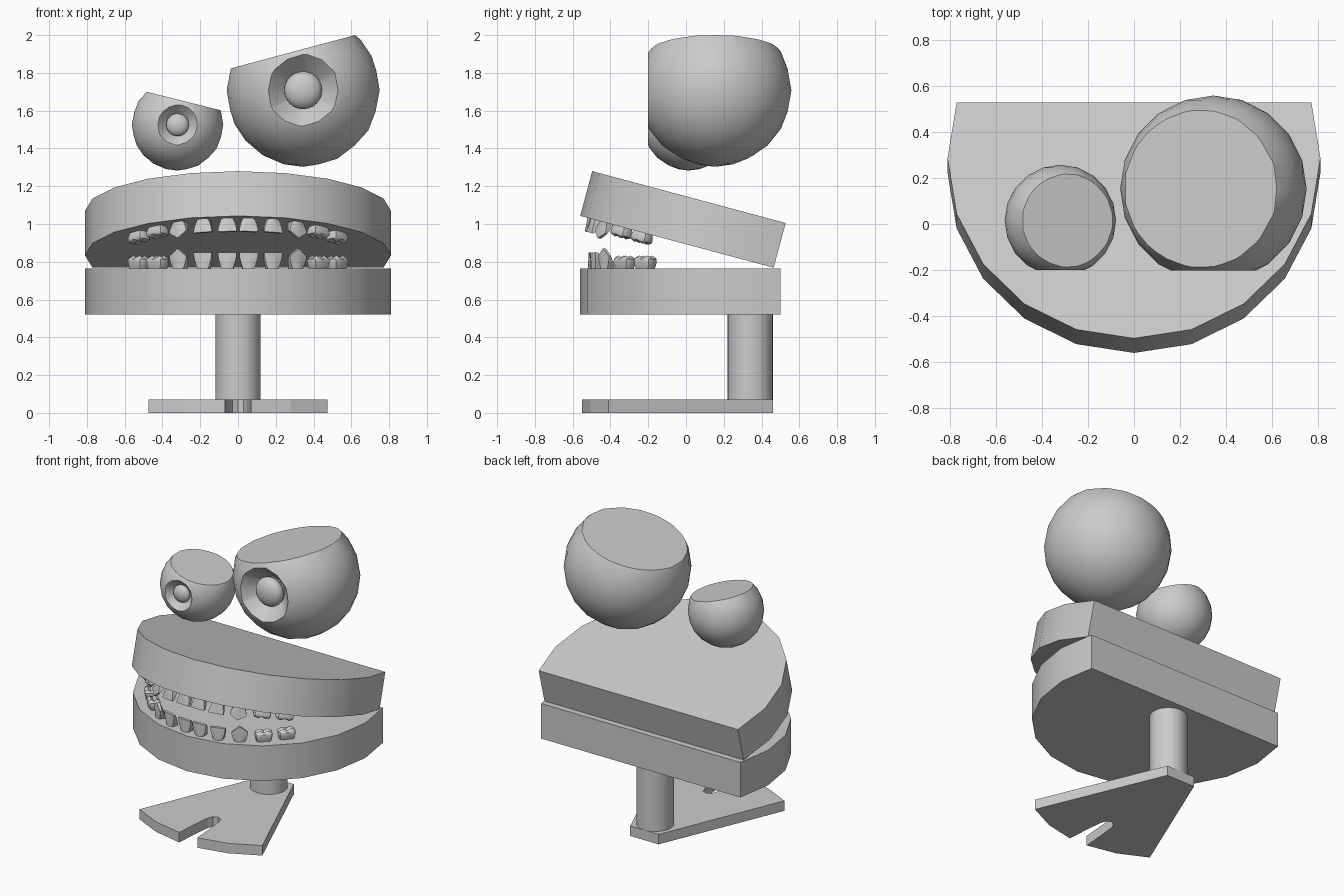
import bpy, bmesh, math
from mathutils import Matrix, Vector

if "Cube" in bpy.data.objects:
    bpy.data.objects.remove(bpy.data.objects["Cube"])

grey = bpy.data.materials.new("plain_grey")
grey.diffuse_color = (0.6, 0.6, 0.6, 1)
grey.use_nodes = True
grey.node_tree.nodes["Principled BSDF"].inputs["Base Color"].default_value = grey.diffuse_color


def add(name, bm, matrix=Matrix(), smooth=True, angle=35):
    bm.transform(matrix)
    bmesh.ops.recalc_face_normals(bm, faces=bm.faces)
    mesh = bpy.data.meshes.new(name)
    bm.to_mesh(mesh)
    bm.free()
    mesh.materials.append(grey)
    ob = bpy.data.objects.new(name, mesh)
    bpy.context.collection.objects.link(ob)
    if smooth:
        bpy.ops.object.select_all(action='DESELECT')
        ob.select_set(True)
        bpy.context.view_layer.objects.active = ob
        bpy.ops.object.shade_smooth_by_angle(angle=math.radians(angle))
    return ob


def prism(points, z0, z1):
    bm = bmesh.new()
    face = bm.faces.new([bm.verts.new((x, y, z0)) for x, y in points])
    new = bmesh.ops.extrude_face_region(bm, geom=[face])["geom"]
    bmesh.ops.translate(bm, vec=(0, 0, z1 - z0),
                        verts=[v for v in new if isinstance(v, bmesh.types.BMVert)])
    return bm


# Jaws: most of a 20-sided disc, straight across the back
jaw = [(0.81 * math.cos(math.radians(a)), 0.25 + 0.81 * math.sin(math.radians(a)))
       for a in range(-198, 19, 18)]
lower_frame = Matrix.Translation((0, 0, 0.765))
upper_frame = (Matrix.Translation((0, -0.56, 1.043)) @ Matrix.Rotation(math.radians(-15), 4, 'X')
               @ Matrix.Translation((0, 0.56, 0)))
add("lower_jaw", prism(jaw, -0.245, 0), lower_frame)
add("upper_jaw", prism(jaw, 0, 0.245), upper_frame)

# Post
post = [(0.12 * math.cos(i * math.tau / 32), 0.34 + 0.12 * math.sin(i * math.tau / 32))
        for i in range(32)]
add("post", prism(post, 0.07, 0.52))

# Wedge foot with a rounded notch in its front edge
half = [(0.03, -0.235), (0.045, -0.27), (0.055, -0.36), (0.07, -0.55),
        (0.28, -0.505), (0.475, -0.41), (0.11, 0.46)]
foot = [(0, -0.22)] + half + [(-x, y) for x, y in reversed(half)]
add("foot", prism(foot, 0, 0.07), smooth=False)


# Eyes: balls with a slanted flat lid, a dished socket and a rounded pupil
def eye(name, centre, radius, lid_point, lid_angle, front, socket, pupil):
    c = Vector(centre)
    bm = bmesh.new()
    bmesh.ops.create_icosphere(bm, subdivisions=3, radius=radius,
                               matrix=Matrix.Translation(c))

    def cut(point, normal):
        geom = bm.verts[:] + bm.edges[:] + bm.faces[:]
        bmesh.ops.bisect_plane(bm, geom=geom, plane_co=point, plane_no=normal,
                               clear_outer=True)
        rim = [e for e in bm.edges if e.is_boundary]
        return bmesh.ops.contextual_create(bm, geom=rim)["faces"][0]

    t = math.radians(lid_angle)
    cut(lid_point, (-math.sin(t), 0, math.cos(t)))
    dish = cut((0, front, 0), (0, -1, 0))
    new = bmesh.ops.extrude_discrete_faces(bm, faces=[dish])["faces"][0]
    for v in new.verts:
        v.co.x = c.x + (v.co.x - c.x) * 0.5
        v.co.z = c.z + (v.co.z - c.z) * 0.5
        v.co.y += socket * 0.5
    add(name, bm)
    bm = bmesh.new()
    bmesh.ops.create_uvsphere(bm, u_segments=24, v_segments=12, radius=pupil)
    add(name + "_pupil", bm, Matrix.Translation((c.x, front + pupil * 0.6, c.z))
        @ Matrix.Diagonal((1, 0.6, 1, 1)))


eye("large_eye", (0.345, 0.153, 1.708), 0.405, (0.62, 0, 2.0), 15, -0.202, 0.19, 0.1)
eye("small_eye", (-0.32, 0.015, 1.525), 0.242, (-0.485, 0, 1.70), -14, -0.2, 0.11, 0.06)


# Teeth: each stands on z = 0 with its outer side towards -y
def front_tooth(w, h, point):
    bm = bmesh.new()
    bmesh.ops.create_cube(bm, size=1)
    bmesh.ops.subdivide_edges(bm, edges=bm.edges[:], cuts=3, use_grid_fill=True)
    for v in bm.verts:
        x, y, z = v.co
        t = z + 0.5
        bow = 1 - 1.4 * x * x
        v.co = (x * w * (0.62 + 0.38 * math.sin(t * 1.57)),
                y * (0.07 - 0.05 * t) * bow - 0.02 * t,
                t * (h + point * (0.5 - abs(x) * 2)))
    return bm


def molar(w, d, h):
    bm = bmesh.new()
    bmesh.ops.create_cube(bm, size=1)
    bmesh.ops.subdivide_edges(bm, edges=bm.edges[:], cuts=3, use_grid_fill=True)
    for v in bm.verts:
        x, y, z = v.co
        t = z + 0.5
        side = 0.86 + 0.14 * math.sin(t * math.pi) + 0.06 * t
        top = h * t
        if t > 0.9:
            # four cusps around a cross-shaped groove
            top -= 0.012 * ((abs(x) < 0.1) + (abs(y) < 0.1))
            top -= 0.008 * ((abs(x) > 0.4) + (abs(y) > 0.4))
        round_off = 1 - 0.5 * x * x * y * y * 4
        v.co = (x * w * side * round_off, y * d * side * round_off, top)
    return bm


# kind, x, y, yaw, width, height
row = [("incisor", 0.055, -0.485, 4, 0.10, 0.085), ("second_incisor", 0.18, -0.468, 17, 0.10, 0.085),
       ("canine", 0.305, -0.415, 33, 0.105, 0.085), ("front_molar", 0.425, -0.325, 42, 0.11, 0.068),
       ("back_molar", 0.525, -0.215, 50, 0.11, 0.068)]
for jaw_name, frame, scale in (("lower", lower_frame, 1), ("upper", upper_frame, -0.85)):
    for side_name, s in (("right", 1), ("left", -1)):
        for kind, x, y, yaw, w, h in row:
            if "molar" in kind:
                bm = molar(w, 0.075, h)
            else:
                bm = front_tooth(w, h, 0.04 if kind == "canine" else 0)
            place = (frame @ Matrix.Translation((s * x, y, 0))
                     @ Matrix.Rotation(math.radians(s * yaw), 4, 'Z')
                     @ Matrix.Diagonal((1, 1, scale, 1)))
            add(f"{jaw_name}_{side_name}_{kind}", bm, place, angle=40)
